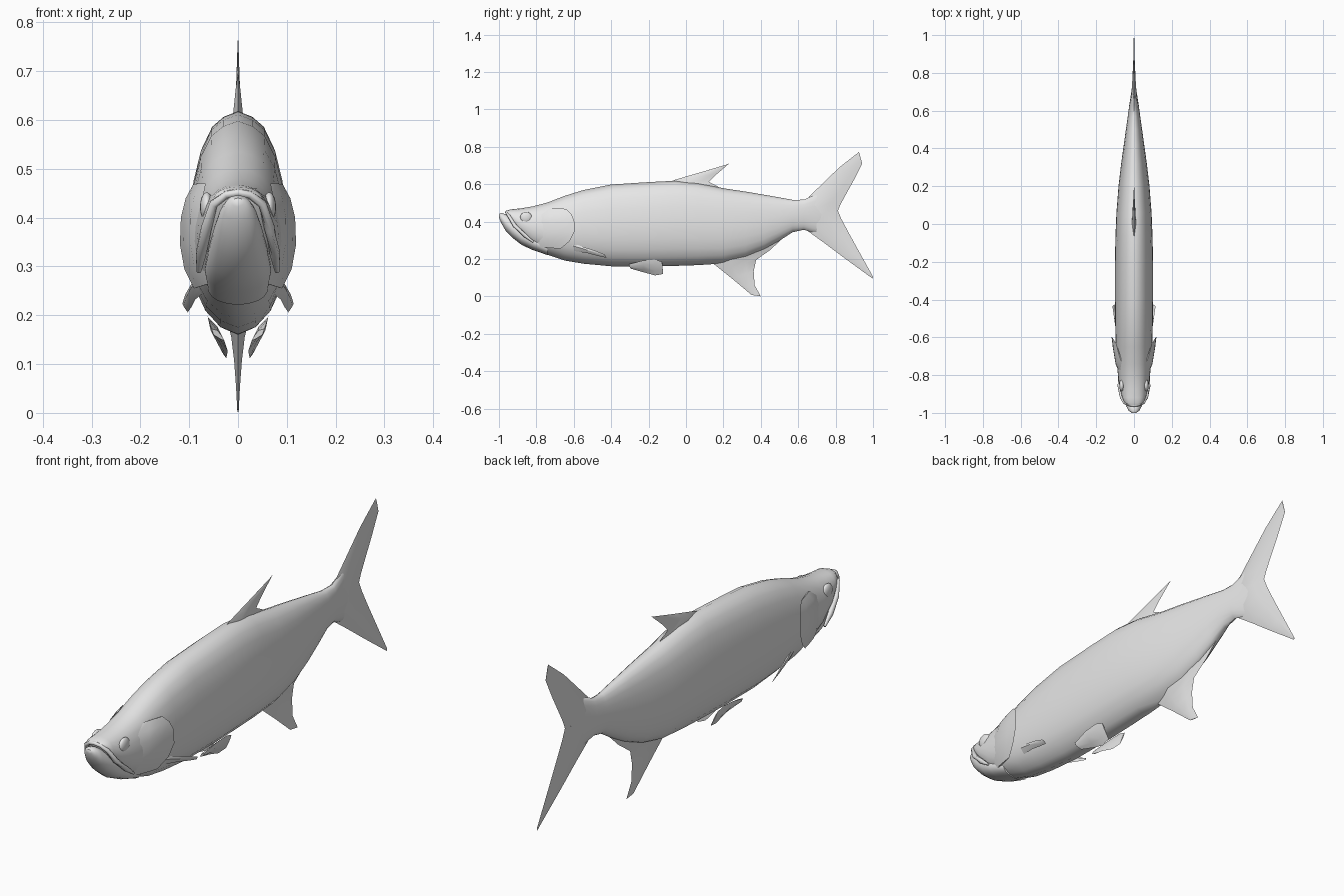
import bpy, bmesh, math
from mathutils import Vector

cube = bpy.data.objects.get("Cube")
if cube:
    bpy.data.objects.remove(cube, do_unlink=True)

grey = bpy.data.materials.new("plain_grey")
grey.use_nodes = True
grey.diffuse_color = (0.8, 0.8, 0.8, 1)
grey.node_tree.nodes["Principled BSDF"].inputs["Base Color"].default_value = (0.8, 0.8, 0.8, 1)


def finish(obj, angle):
    obj.data.materials.append(grey)
    bpy.ops.object.select_all(action='DESELECT')
    obj.select_set(True)
    bpy.context.view_layer.objects.active = obj
    bpy.ops.object.shade_smooth_by_angle(angle=math.radians(angle))
    return obj


def skin(name, rings, angle=50):
    """Join closed rings of points into one capped solid."""
    bm = bmesh.new()
    loops = [[bm.verts.new(p) for p in ring] for ring in rings]
    n = len(loops[0])
    for a, b in zip(loops, loops[1:]):
        for i in range(n):
            j = (i + 1) % n
            bm.faces.new((a[i], a[j], b[j], b[i]))
    bm.faces.new(loops[0])
    bm.faces.new(loops[-1])
    bmesh.ops.recalc_face_normals(bm, faces=bm.faces)
    mesh = bpy.data.meshes.new(name)
    bm.to_mesh(mesh)
    bm.free()
    obj = bpy.data.objects.new(name, mesh)
    bpy.context.collection.objects.link(obj)
    return finish(obj, angle)


# Half cross-section: share of the half width, share of the height
HALF = [(0, 1), (.30, .975), (.54, .93), (.76, .83), (.90, .70), (.98, .57), (1, .45),
        (.96, .32), (.84, .20), (.66, .11), (.36, .035), (0, 0)]
SECTION = HALF + [(-u, v) for u, v in HALF[-2:0:-1]]


def loft(name, stations):
    """Stations are y, top z, bottom z, half width."""
    return skin(name, [[(u * w, y, zb + v * (zt - zb)) for u, v in SECTION]
                       for y, zt, zb, w in stations])


def blade(name, rows, angle=40, side=1):
    """Lens-shaped fin; rows are leading point, trailing point, half thickness."""
    pts = [(Vector(a), Vector(b), t) for a, b, t in rows]
    rings = []
    for i, (a, b, t) in enumerate(pts):
        p, q = pts[max(i - 1, 0)], pts[min(i + 1, len(pts) - 1)]
        span = (q[0] + q[1]) - (p[0] + p[1])
        n = (b - a).cross(span).normalized() * t
        m, k = a.lerp(b, .3), a.lerp(b, .7)
        ring = [a, m + n, k + n * .6, b, k - n * .6, m - n]
        rings.append([(v.x * side, v.y, v.z) for v in ring])
    return skin(name, rings, angle)


def middle_fin(name, rows):
    """Fin on the centre plane; rows are y, z, y, z, half thickness."""
    return blade(name, [((0, a, b), (0, c, d), t) for a, b, c, d, t in rows])


# Body with head
loft("body", [
    (-.958, .458, .440, .030), (-.945, .463, .415, .050), (-.92, .467, .365, .062),
    (-.88, .471, .312, .073), (-.82, .481, .262, .083), (-.74, .502, .222, .091),
    (-.65, .537, .192, .096), (-.55, .568, .175, .099), (-.40, .598, .161, .101),
    (-.20, .611, .160, .101), (-.06, .618, .163, .098), (.06, .607, .167, .093),
    (.20, .578, .176, .082), (.32, .560, .205, .068), (.42, .543, .250, .054),
    (.50, .529, .298, .043), (.57, .516, .343, .033), (.63, .517, .356, .025),
    (.70, .550, .335, .014), (.78, .480, .430, .005)])

# Upturned lower jaw
loft("lower_jaw", [
    (-1.0, .440, .422, .012), (-.988, .446, .392, .029), (-.965, .440, .352, .041),
    (-.93, .420, .315, .051), (-.88, .385, .276, .061), (-.82, .345, .248, .068),
    (-.74, .300, .221, .062)])

# Upper lip running round the mouth
lip = [(.080, -.815, .290, .5), (.076, -.86, .325, 1.1), (.065, -.915, .378, 1.1),
       (.050, -.945, .428, .9), (.024, -.957, .447, .8)]
path = lip + [(0, -.960, .451, .8)] + [(-x, y, z, r) for x, y, z, r in lip[::-1]]
rings = []
for i, (x, y, z, r) in enumerate(path):
    p, q = path[max(i - 1, 0)], path[min(i + 1, len(path) - 1)]
    d = (Vector(q[:3]) - Vector(p[:3])).normalized()
    s = d.cross(Vector((0, -.6, .8))).normalized()
    t = s.cross(d)
    rings.append([Vector((x, y, z)) + .010 * r * (s * math.cos(a) + t * math.sin(a))
                  for a in [k * math.tau / 8 for k in range(8)]])
skin("upper_lip", rings, 60)

# Dorsal, anal and tail fins
middle_fin("dorsal_fin", [
    (-.12, .600, .21, .565, .012), (-.06, .623, .165, .590, .010), (.00, .641, .122, .612, .008),
    (.09, .667, .158, .648, .005), (.222, .706, .232, .711, .001)])
middle_fin("anal_fin", [
    (.11, .200, .56, .350, .032), (.15, .172, .45, .248, .024), (.19, .140, .375, .195, .014),
    (.245, .096, .362, .135, .008), (.30, .050, .367, .060, .004), (.350, .008, .400, .000, .0015)])
middle_fin("tail_fin", [
    (.925, .772, .942, .710, .001), (.82, .690, .895, .617, .004), (.76, .632, .855, .545, .007),
    (.66, .535, .825, .490, .012), (.60, .450, .812, .458, .016), (.65, .350, .830, .415, .012),
    (.74, .285, .870, .340, .008), (.84, .210, .925, .240, .004), (.998, .095, 1.0, .105, .001)])

# Paired parts
for label, s in (("left", 1), ("right", -1)):
    blade(label + "_gill_cover", [
        ((.066, -.73, .470), (.092, -.640, .468), .003),
        ((.072, -.77, .440), (.107, -.612, .440), .008),
        ((.076, -.79, .400), (.117, -.597, .400), .010),
        ((.074, -.80, .345), (.119, -.597, .345), .010),
        ((.068, -.80, .300), (.110, -.622, .295), .009),
        ((.058, -.79, .265), (.090, -.670, .255), .004)], 50, s)
    blade(label + "_pectoral_fin", [
        ((.078, -.620, .288), (.074, -.600, .243), .007),
        ((.097, -.540, .262), (.088, -.530, .232), .006),
        ((.108, -.480, .243), (.096, -.470, .216), .004),
        ((.114, -.435, .224), (.103, -.425, .206), .001)], 40, s)
    blade(label + "_pelvic_fin", [
        ((.054, -.305, .172), (.028, -.295, .148), .006),
        ((.061, -.230, .192), (.021, -.220, .127), .008),
        ((.062, -.165, .197), (.024, -.165, .112), .006),
        ((.059, -.128, .185), (.030, -.122, .120), .002)], 40, s)
    bpy.ops.mesh.primitive_uv_sphere_add(segments=16, ring_count=8, location=(.064 * s, -.855, .422))
    eye = bpy.context.object
    eye.name = label + "_eye"
    eye.scale = (.014, .032, .030)
    finish(eye, 60)
